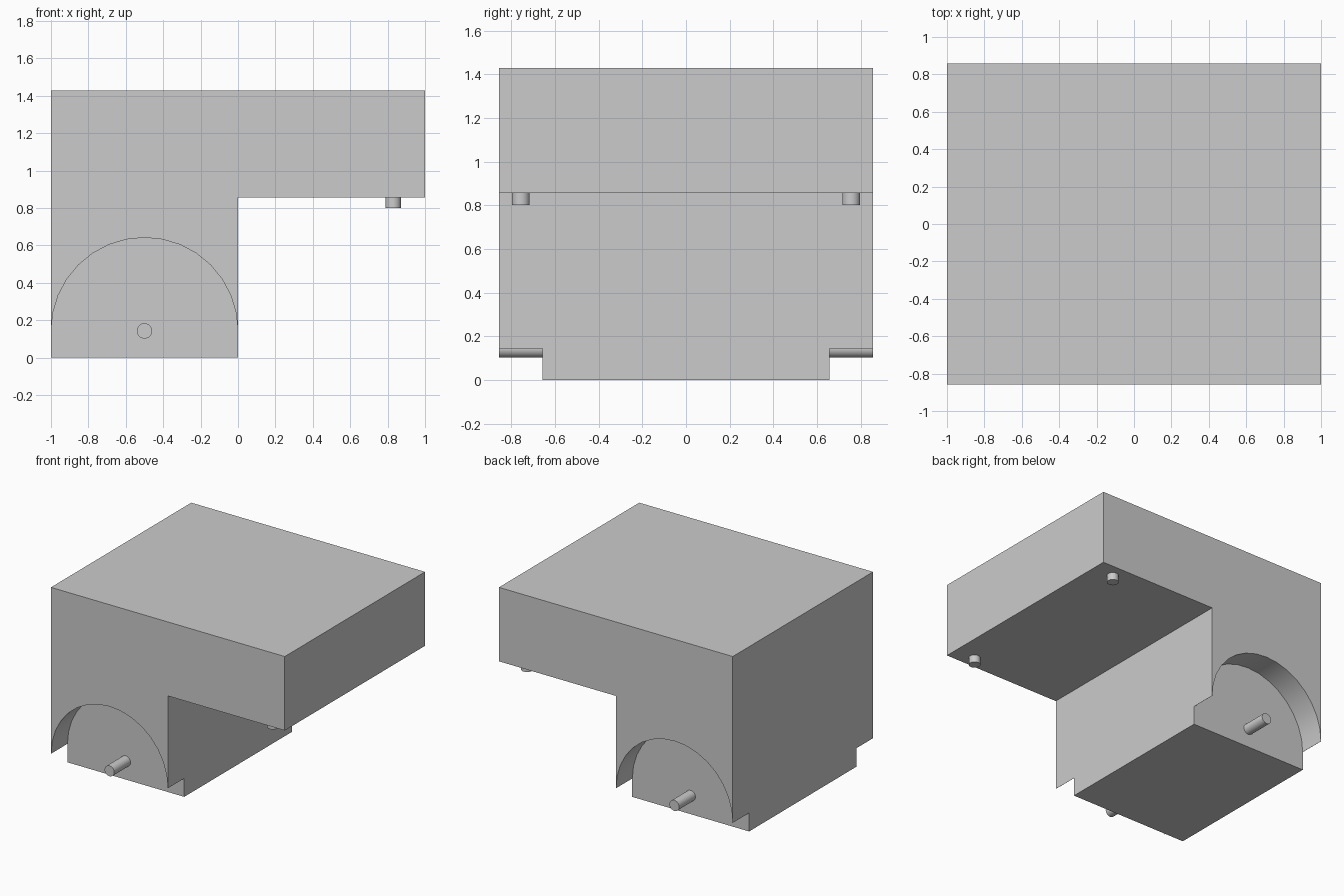
import bpy, bmesh, math
from mathutils import Matrix

cube = bpy.data.objects.get("Cube")
if cube:
    bpy.data.objects.remove(cube, do_unlink=True)

grey = bpy.data.materials.new("light grey")
grey.use_nodes = True
grey.diffuse_color = (0.6, 0.6, 0.6, 1)
grey.node_tree.nodes["Principled BSDF"].inputs["Base Color"].default_value = grey.diffuse_color

HALF_DEPTH, RECESS = 0.857, 0.657
HEIGHT, STEP = 1.429, 0.857
AXLE_X, AXLE_Z, ARCH_R = -0.5, 0.143, 0.499


def add_object(name, bm):
    bmesh.ops.recalc_face_normals(bm, faces=bm.faces)
    mesh = bpy.data.meshes.new(name)
    bm.to_mesh(mesh)
    bm.free()
    mesh.materials.append(grey)
    obj = bpy.data.objects.new(name, mesh)
    bpy.context.collection.objects.link(obj)
    return obj


def smooth(obj):
    bpy.ops.object.select_all(action='DESELECT')
    obj.select_set(True)
    bpy.context.view_layer.objects.active = obj
    bpy.ops.object.shade_smooth_by_angle(angle=math.radians(30))


def prism(name, profile, y0, y1):
    """Extrude an x-z outline along y."""
    bm = bmesh.new()
    face = bm.faces.new([bm.verts.new((x, y0, z)) for x, z in profile])
    new = bmesh.ops.extrude_face_region(bm, geom=[face])["geom"]
    verts = [v for v in new if isinstance(v, bmesh.types.BMVert)]
    bmesh.ops.translate(bm, verts=verts, vec=(0, y1 - y0, 0))
    return add_object(name, bm)


def pin(name, centre, length, along_y=False):
    bm = bmesh.new()
    turn = Matrix.Rotation(math.pi / 2 if along_y else 0, 4, 'X')
    bmesh.ops.create_cone(bm, cap_ends=True, segments=32, radius1=0.041, radius2=0.041,
                          depth=length, matrix=Matrix.Translation(centre) @ turn)
    smooth(add_object(name, bm))


# L-shaped body with an overhanging upper part
body = prism("body", [(-1, 0), (0, 0), (0, STEP), (1, STEP), (1, HEIGHT), (-1, HEIGHT)],
             -HALF_DEPTH, HALF_DEPTH)

# Wheel arch outline: half circle, widened below the axle line
arch = [(AXLE_X + ARCH_R * math.cos(math.pi * i / 16),
         AXLE_Z + ARCH_R * math.sin(math.pi * i / 16)) for i in range(17)]
arch += [(-1.1, AXLE_Z), (-1.1, -0.1), (0.1, -0.1), (0.1, AXLE_Z)]

for side, label in ((-1, "front"), (1, "back")):
    # Recess each wheel arch into the body
    cutter = prism(label + "_arch_cutter", arch, side * RECESS, side * 1.0)
    cutter.hide_render = True
    cutter.hide_viewport = True
    cut = body.modifiers.new(label + "_wheel_arch", 'BOOLEAN')
    cut.operation = 'DIFFERENCE'
    cut.solver = 'EXACT'
    cut.object = cutter

    # Axle stub and locating pin under the overhang
    pin(label + "_axle", (AXLE_X, side * (HALF_DEPTH + RECESS) / 2, AXLE_Z),
        HALF_DEPTH - RECESS, along_y=True)
    pin(label + "_locating_pin", (0.83, side * 0.757, STEP - 0.028), 0.057)

# Apply the cuts, then remove the cutters
bpy.context.view_layer.objects.active = body
for mod in list(body.modifiers):
    cutter = mod.object
    bpy.ops.object.modifier_apply(modifier=mod.name)
    bpy.data.objects.remove(cutter, do_unlink=True)
smooth(body)
